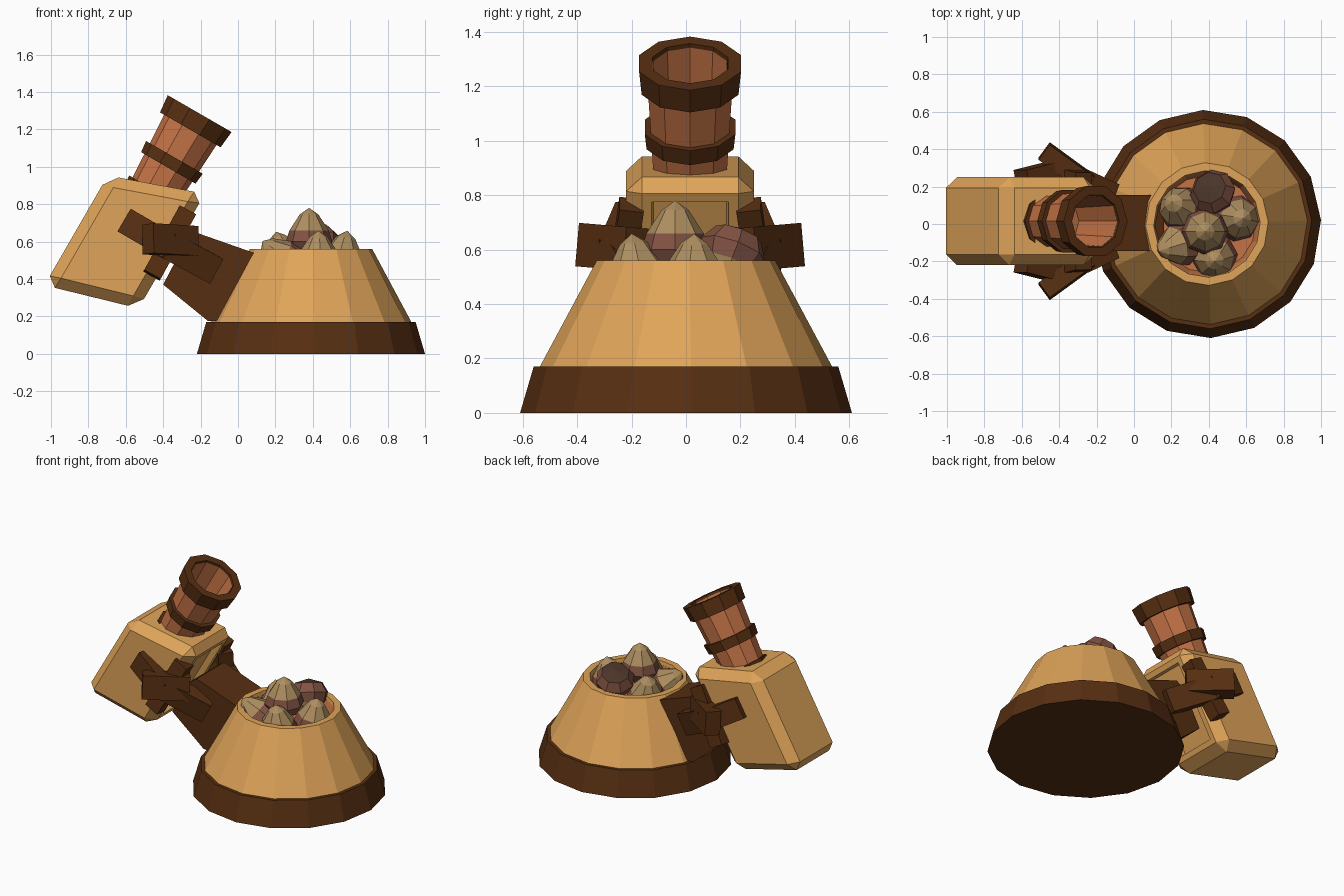
import bpy, bmesh, math
from mathutils import Matrix, Vector

if "Cube" in bpy.data.objects:
    bpy.data.objects.remove(bpy.data.objects["Cube"])


def material(name, rgb):
    m = bpy.data.materials.new(name)
    m.diffuse_color = (*rgb, 1)
    m.use_nodes = True
    m.node_tree.nodes["Principled BSDF"].inputs["Base Color"].default_value = m.diffuse_color
    return m


TAN = material("tan wood", (0.74, 0.37, 0.10))
BROWN = material("dark brown wood", (0.095, 0.028, 0.006))
TERRA = material("terracotta wood", (0.55, 0.17, 0.06))
NUT = material("nut shell", (0.22, 0.085, 0.055))
TIP = material("nut tip", (0.42, 0.27, 0.115))
DARK = material("nut base", (0.07, 0.035, 0.022))

MID = 0.015                                # y centre of the launcher
P = Vector((0.866, 0, -0.5))               # launcher frame: across
A = Vector((0.5, 0, 0.866))                # launcher frame: along the barrel


def frame(o, x, y, z):
    m = Matrix((x, y, z)).transposed().to_4x4()
    m.translation = o
    return m


LAUNCH = frame(Vector((-0.6, MID, 0.6)), P, Vector((0, 1, 0)), A)


def finish(name, bm, mats, matrix=None):
    bmesh.ops.recalc_face_normals(bm, faces=bm.faces)
    if matrix is not None:
        bm.transform(matrix)
    me = bpy.data.meshes.new(name)
    bm.to_mesh(me)
    bm.free()
    for m in mats:
        me.materials.append(m)
    ob = bpy.data.objects.new(name, me)
    bpy.context.collection.objects.link(ob)
    return ob


def lathe(name, profile, sides, mats, matrix, closed=False, bands=None, turn=0.0):
    """Spin (radius, height) points; bands gives a material index per segment."""
    bm = bmesh.new()
    rings = []
    for r, z in profile:
        if r == 0:
            rings.append([bm.verts.new((0, 0, z))] * sides)
        else:
            rings.append([bm.verts.new((r * math.cos(turn + 2 * math.pi * i / sides),
                                        r * math.sin(turn + 2 * math.pi * i / sides), z))
                          for i in range(sides)])
    n = len(rings)
    for k in range(n if closed else n - 1):
        a, b = rings[k], rings[(k + 1) % n]
        for i in range(sides):
            j = (i + 1) % sides
            vs = list(dict.fromkeys((a[i], a[j], b[j], b[i])))
            f = bm.faces.new(vs)
            f.material_index = bands[k] if bands else 0
    return finish(name, bm, mats, matrix)


def prism(name, outline, half, mat, matrix, bevel=0.0, recess=False):
    """Extrude an x-z outline to +-half in y."""
    bm = bmesh.new()
    face = bm.faces.new([bm.verts.new((x, -half, z)) for x, z in outline])
    ext = bmesh.ops.extrude_face_region(bm, geom=[face])["geom"]
    bmesh.ops.translate(bm, verts=[v for v in ext if isinstance(v, bmesh.types.BMVert)],
                        vec=(0, 2 * half, 0))
    bmesh.ops.recalc_face_normals(bm, faces=bm.faces)
    if bevel:
        bmesh.ops.bevel(bm, geom=bm.edges[:], offset=bevel, segments=1, affect='EDGES')
    if recess:
        bm.normal_update()
        front = max(bm.faces, key=lambda f: (round(f.normal.x, 3), f.calc_area()))
        bmesh.ops.inset_region(bm, faces=[front], thickness=0.05, depth=0)
        bmesh.ops.inset_region(bm, faces=[front], thickness=0.01, depth=-0.04)
    return finish(name, bm, [mat], matrix)


def bar(name, a, b, thick, height, mat, up):
    """Box from a to b; 'up' sets the direction of its height."""
    a, b = Vector(a), Vector(b)
    x = (b - a).normalized()
    y = Vector(up).cross(x).normalized()
    z = x.cross(y)
    h, l = height / 2, (b - a).length
    return prism(name, [(0, -h), (l, -h), (l, h), (0, h)], thick / 2, mat, frame(a, x, y, z))


# Base and bowl
BASE = Matrix.Translation((0.39, 0, 0))
T = math.radians(2)
lathe("base_ring", [(0, 0), (0.61, 0), (0.56, 0.17), (0, 0.17)], 16, [BROWN], BASE, turn=T)
lathe("bowl", [(0.54, 0.165), (0.328, 0.56), (0.285, 0.56), (0.28, 0.535), (0.49, 0.165)],
      16, [TAN], BASE, closed=True, turn=T)
lathe("bowl_lining", [(0.283, 0.54), (0.26, 0.48), (0, 0.48)], 16, [TERRA], BASE, turn=T)

# Nuts: tilt in degrees about x and y
NUT_PROFILE = [(0, 0.14), (0.05, 0.105), (0.105, 0.02), (0.125, -0.04), (0.09, -0.10), (0, -0.125)]
for i, (x, y, z, tx, ty) in enumerate([(0.38, -0.04, 0.64, 0, 0), (0.24, 0.09, 0.52, -12, -15),
                                       (0.56, 0.03, 0.52, 0, 10), (0.43, -0.18, 0.52, 8, 0),
                                       (0.23, -0.11, 0.51, 20, -45), (0.43, 0.16, 0.565, 160, 15)]):
    m = (Matrix.Translation((x, y, z)) @ Matrix.Rotation(math.radians(tx), 4, 'X')
         @ Matrix.Rotation(math.radians(ty), 4, 'Y'))
    lathe(f"nut_{i + 1}", NUT_PROFILE, 8, [TIP, NUT, DARK], m, bands=[0, 0, 1, 1, 2], turn=0.3 * i)

# Beam from bowl to launcher
prism("support_beam", [(-0.40, 0.37), (-0.16, 0.175), (0.10, 0.175), (0.16, 0.51), (0.07, 0.545),
                       (-0.215, 0.645), (-0.28, 0.60)], 0.15, BROWN,
      Matrix.Translation((0, 0.005, 0)))

# Launcher body
prism("launcher_body", [(-0.26, -0.42), (0.238, -0.275), (0.238, 0.433), (-0.26, 0.258)],
      0.235, TAN, LAUNCH, bevel=0.058, recess=True)

# Barrel with three bands
lathe("barrel", [(0.134, 0.22), (0.165, 0.74), (0.142, 0.775), (0.122, 0.40), (0, 0.40)],
      10, [TERRA], LAUNCH)


def band(name, v0, r0, v1, r1, inner):
    lathe(name, [(r0, v0), (r1, v1), (inner, v1), (inner - 0.005, v0)], 10, [BROWN], LAUNCH,
          closed=True)


band("muzzle_band", 0.69, 0.187, 0.79, 0.197, 0.146)
band("middle_band", 0.455, 0.168, 0.52, 0.175, 0.137)
band("lower_band", 0.24, 0.156, 0.315, 0.16, 0.132)

# Crossed side brackets, mirrored about the launcher centre
for s, side in ((-1, "near"), (1, "far")):
    def pt(x, y, z):
        return (x, MID + s * y, z)
    bar(f"{side}_long_bracket", pt(-0.60, 0.225, 0.71), pt(-0.36, 0.285, 0.57), 0.10, 0.14, BROWN, A)
    bar(f"{side}_fork_arm", pt(-0.40, 0.275, 0.595), pt(-0.13, 0.15, 0.45), 0.10, 0.15, BROWN, A)
    bar(f"{side}_outer_bracket", pt(-0.24, 0.20, 0.60), pt(-0.48, 0.375, 0.615), 0.10, 0.16,
        BROWN, (0.3, -0.3 * s, 0.9))
    bar(f"{side}_strap", pt(-0.27, 0.215, 0.765), pt(-0.46, 0.265, 0.42), 0.09, 0.10, BROWN, P)
